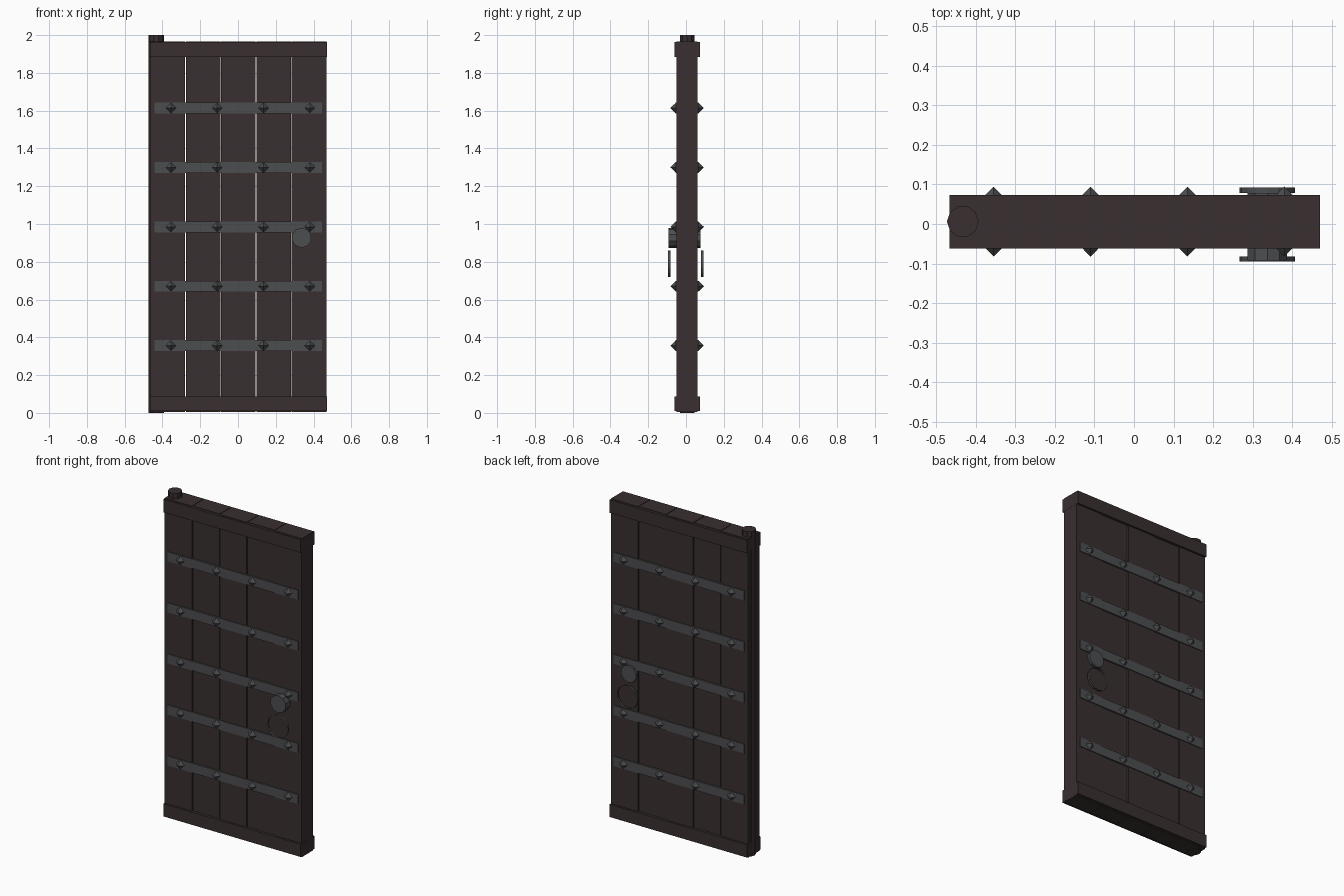
import bpy, bmesh, math
from mathutils import Matrix, Vector

if "Cube" in bpy.data.objects:
    bpy.data.objects.remove(bpy.data.objects["Cube"])

CY = 0.006  # middle of the door's thickness


def material(name, rgb):
    m = bpy.data.materials.new(name)
    m.diffuse_color = (*rgb, 1)
    m.use_nodes = True
    m.node_tree.nodes["Principled BSDF"].inputs["Base Color"].default_value = m.diffuse_color
    return m


WOOD = material("dark_wood", (0.041, 0.028, 0.029))
IRON = material("grey_iron", (0.073, 0.075, 0.079))


def finish(name, bm, mat):
    me = bpy.data.meshes.new(name)
    bm.to_mesh(me)
    bm.free()
    me.materials.append(mat)
    ob = bpy.data.objects.new(name, me)
    bpy.context.collection.objects.link(ob)
    return ob


def box(name, lo, hi, mat):
    bm = bmesh.new()
    lo, hi = Vector(lo), Vector(hi)
    m = Matrix.Translation((lo + hi) / 2) @ Matrix.Diagonal((*(hi - lo), 1))
    bmesh.ops.create_cube(bm, size=1, matrix=m)
    return finish(name, bm, mat)


def cone(name, start, end, r1, r2, sides, mat, caps=True, turn=0.0):
    bm = bmesh.new()
    a, b = Vector(start), Vector(end)
    rot = (b - a).to_track_quat('Z', 'Y').to_matrix().to_4x4()
    m = Matrix.Translation((a + b) / 2) @ rot @ Matrix.Rotation(turn, 4, 'Z')
    bmesh.ops.create_cone(bm, cap_ends=caps, segments=sides, radius1=r1,
                          radius2=r2, depth=(b - a).length, matrix=m)
    bmesh.ops.remove_doubles(bm, verts=bm.verts, dist=1e-5)
    return finish(name, bm, mat)


# Vertical planks, alternately thick and thin, with narrow gaps
X0, X1, GAP = -0.465, 0.469, 0.004
pitch = (X1 - X0) / 5
for i in range(5):
    half = 0.0555 if i % 2 == 0 else 0.0505
    left = X0 + i * pitch + (GAP / 2 if i else 0)
    right = X0 + (i + 1) * pitch - (GAP / 2 if i < 4 else 0)
    box(f"plank_{i + 1}", (left, CY - half, 0.004), (right, CY + half, 1.966), WOOD)

# Top and bottom rails
for name, z0, z1 in (("bottom_rail", 0.01, 0.088), ("top_rail", 1.883, 1.963)):
    box(name, (-0.466, CY - 0.0675, z0), (0.47, CY + 0.0675, z1), WOOD)

# Hinge post
cone("hinge_post", (-0.433, CY, 0), (-0.433, CY, 2), 0.04, 0.04, 10, WOOD,
     turn=math.pi / 2)

# Iron straps and pyramid studs on both faces
for side, s in (("front", -1), ("back", 1)):
    for k in range(5):
        z = 0.356 + k * 0.3145
        ya, yb = sorted((CY + s * 0.05, CY + s * 0.0605))
        box(f"{side}_strap_{k + 1}", (-0.443, ya, z - 0.029), (0.446, yb, z + 0.029), IRON)
        for j in range(4):
            x = -0.355 + j * 0.245
            cone(f"{side}_stud_{k + 1}_{j + 1}", (x, CY + s * 0.06, z),
                 (x, CY + s * 0.0885, z), 0.028, 0, 4, IRON)

# Round handle plates and open ring pulls
HX = 0.337
for side, y0, y1, r0, r1 in (("front", -0.045, -0.092, -0.082, -0.095),
                             ("back", 0.055, 0.078, 0.079, 0.092)):
    cone(f"{side}_handle_plate", (HX, y0, 0.927), (HX, y1, 0.927), 0.053, 0.053, 10, IRON)
    cone(f"{side}_ring_pull", (HX, r0, 0.79), (HX, r1, 0.79), 0.07, 0.07, 16, IRON, caps=False)
